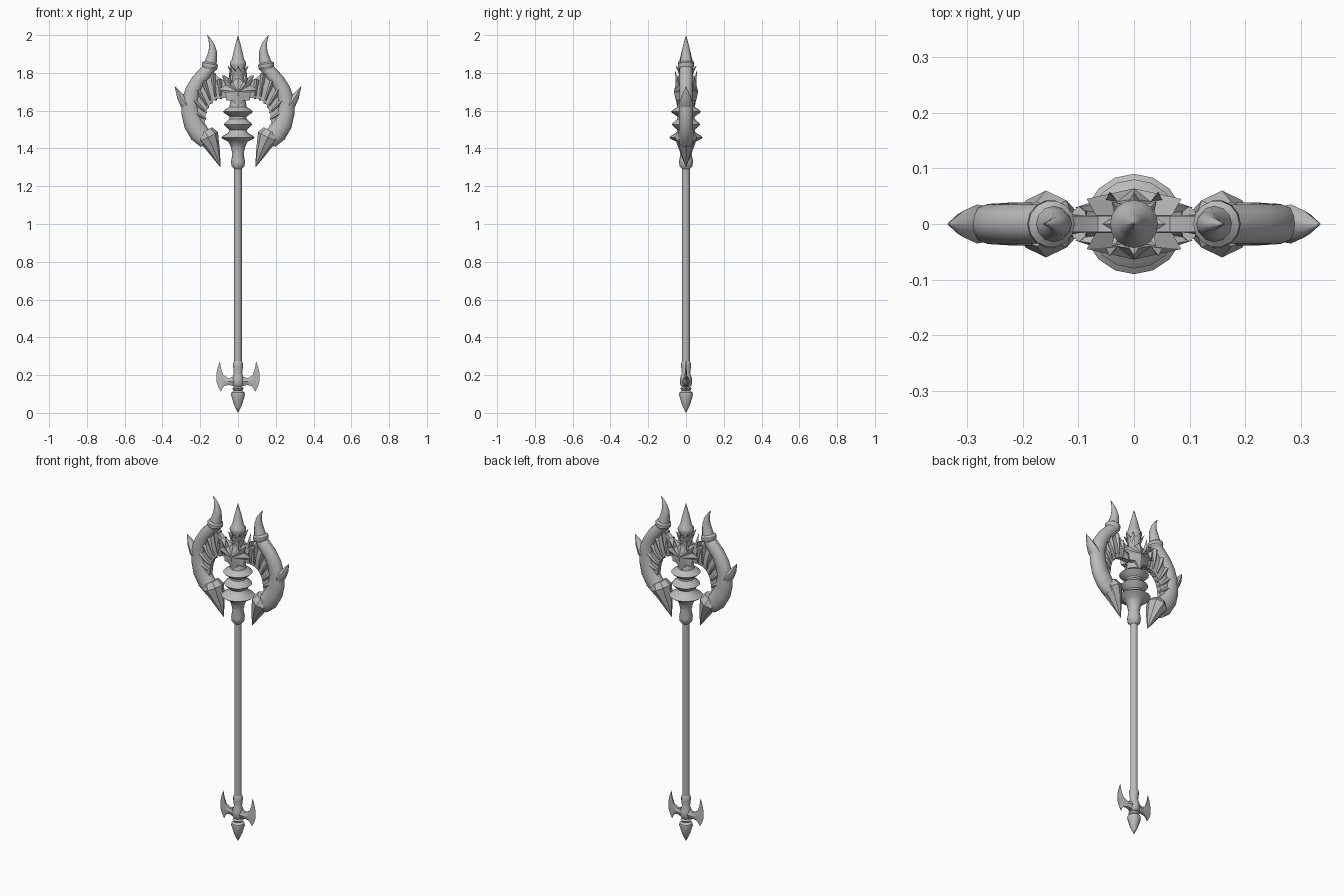
import bpy, bmesh, math
from mathutils import Vector

steel = bpy.data.materials.new("grey_steel")
steel.diffuse_color = (0.5, 0.5, 0.5, 1)


def finish(name, bm, mirror=(), angle=38):
    bmesh.ops.remove_doubles(bm, verts=bm.verts, dist=0.0002)
    bmesh.ops.recalc_face_normals(bm, faces=bm.faces)
    me = bpy.data.meshes.new(name)
    bm.to_mesh(me)
    bm.free()
    me.materials.append(steel)
    me.shade_smooth()
    me.set_sharp_from_angle(angle=math.radians(angle))
    ob = bpy.data.objects.new(name, me)
    bpy.context.collection.objects.link(ob)
    if mirror:
        mod = ob.modifiers.new("mirror", 'MIRROR')
        mod.use_axis = ['X' in mirror, 'Y' in mirror, False]
        mod.use_mirror_merge = False
    return ob


def loft(name, rings, mirror=(), angle=38):
    """Skin a series of equal-length point rings and cap both ends."""
    bm = bmesh.new()
    vs = [[bm.verts.new(p) for p in ring] for ring in rings]
    n = len(vs[0])
    for a, b in zip(vs, vs[1:]):
        for i in range(n):
            j = (i + 1) % n
            bm.faces.new((a[i], a[j], b[j], b[i]))
    bm.faces.new(vs[0])
    bm.faces.new(vs[-1])
    return finish(name, bm, mirror, angle)


def lathe(name, profile, sides=16):
    ring = [2 * math.pi * i / sides for i in range(sides)]
    return loft(name, [[(max(r, 0.0003) * math.cos(t), max(r, 0.0003) * math.sin(t), z)
                        for t in ring] for r, z in profile])


def sweep(name, pts, sides=10, angle=45):
    """Elliptical tube in the xz plane; points are x, z, in-plane radius, y radius."""
    rings = []
    for k, (x, z, a, b) in enumerate(pts):
        p, q = pts[max(k - 1, 0)], pts[min(k + 1, len(pts) - 1)]
        t = Vector((q[0] - p[0], q[1] - p[1])).normalized()
        a, b = max(a, 0.0003), max(b, 0.0003)
        rings.append([(x - t.y * a * math.cos(u), b * math.sin(u), z + t.x * a * math.cos(u))
                      for u in (2 * math.pi * i / sides for i in range(sides))])
    return loft(name, rings, 'X', angle)


def blade(name, stations):
    """Lens-section plate; stations are edge point, edge point, centre and edge thickness."""
    rings = []
    for (x0, z0), (x1, z1), d, e in stations:
        xm, zm = (x0 + x1) / 2, (z0 + z1) / 2
        rings.append([(x0, e, z0), (xm, d, zm), (x1, e, z1),
                      (x1, -e, z1), (xm, -d, zm), (x0, -e, z0)])
    return loft(name, rings, 'X', 30)


# Long handle
lathe("handle", [(.02, .24), (.02, 1.31)], 12)

# Head core: socket, three sharp discs, neck and top spike
lathe("head_core", [(.02, 1.29), (.034, 1.305), (.037, 1.33), (.03, 1.37), (.038, 1.41),
                    (.052, 1.437), (.08, 1.45), (.09, 1.458), (.08, 1.466), (.05, 1.485),
                    (.045, 1.497), (.068, 1.518), (.076, 1.527), (.068, 1.536), (.045, 1.557),
                    (.045, 1.568), (.07, 1.586), (.08, 1.595), (.07, 1.604), (.046, 1.62),
                    (.04, 1.65), (.033, 1.70), (.033, 1.82), (.043, 1.842), (.043, 1.856),
                    (.033, 1.87), (.018, 1.935), (0, 2.0)])

# Crown of pointed petals under the spike
def petal_ring(tip, dip, ztip, zdip):
    return [((tip if i % 2 == 0 else dip) * math.cos(math.pi * i / 8),
             (tip if i % 2 == 0 else dip) * math.sin(math.pi * i / 8),
             ztip if i % 2 == 0 else zdip) for i in range(16)]


loft("petal_crown", [petal_ring(.031, .031, 1.775, 1.775), petal_ring(.042, .038, 1.805, 1.795),
                     petal_ring(.057, .037, 1.84, 1.807), petal_ring(.03, .03, 1.815, 1.815)], angle=25)

# Jagged ridged plates on the front and back
half = [(0, 1.775, .045), (.03, 1.752, .04), (.085, 1.785, .045), (.066, 1.735, .036),
        (.105, 1.712, .03), (.066, 1.692, .034), (.062, 1.655, .036), (.03, 1.655, .046), (0, 1.615, .045)]
outline = half + [(-x, z, y) for x, z, y in reversed(half[1:-1])]
bm = bmesh.new()
front = [bm.verts.new((x, -y, z)) for x, z, y in outline]
back = [bm.verts.new((x * .8, -.015, z)) for x, z, y in outline]
ridge = bm.verts.new((0, -.064, 1.70))
for i in range(len(outline)):
    j = (i + 1) % len(outline)
    bm.faces.new((front[i], front[j], ridge))
    bm.faces.new((front[j], front[i], back[i], back[j]))
bm.faces.new(back)
finish("star_plate", bm, 'Y', 15)

# Raised fangs standing off each star plate
for s in (-1, 1):
    for x in (-.04, .04):
        loft("plate_fang", [[(x - .014, s * .035, 1.73), (x + .014, s * .035, 1.73), (x, s * .055, 1.735)],
                            [(x * 1.1 - .001, s * .056, 1.81), (x * 1.1 + .001, s * .056, 1.81),
                             (x * 1.1, s * .058, 1.81)]], angle=20)

# Crescent limbs
sweep("crescent_limb", [(.148, 1.83, .034, .034), (.172, 1.80, .036, .036), (.208, 1.76, .038, .036),
                        (.237, 1.71, .041, .036), (.254, 1.65, .045, .036), (.252, 1.59, .048, .037),
                        (.235, 1.53, .052, .038), (.205, 1.48, .053, .04), (.165, 1.44, .045, .04)], 14)

# Outer thorn on each limb
sweep("limb_thorn", [(.25, 1.60, .03, .03), (.282, 1.642, .028, .035), (.306, 1.677, .019, .024),
                     (.335, 1.73, 0, 0)], 8)

# Flared fang at the lower end of each limb
sweep("lower_fang", [(.175, 1.49, .045, .04), (.158, 1.46, .058, .06), (.137, 1.415, .04, .045),
                     (.117, 1.365, .024, .026), (.093, 1.30, 0, 0)], 8, 30)

# Horn collar and curved horn
sweep("horn_collar", [(.155, 1.818, .034, .034), (.15, 1.834, .043, .043), (.148, 1.848, .042, .042),
                      (.146, 1.858, .03, .03)], 14, 30)
sweep("horn", [(.147, 1.845, .034, .034), (.139, 1.88, .028, .028), (.134, 1.915, .022, .022),
               (.139, 1.95, .014, .014), (.15, 1.978, .007, .007), (.164, 2.0, 0, 0)], 12)

# Webbing between core and limb, inner and outer edges
inner = [(0, 1.66), (.05, 1.667), (.09, 1.667), (.118, 1.66), (.142, 1.643),
         (.16, 1.618), (.17, 1.588), (.174, 1.555), (.18, 1.52)]
outer = [(0, 1.77), (.065, 1.755), (.10, 1.775), (.135, 1.81), (.185, 1.77),
         (.22, 1.72), (.24, 1.66), (.242, 1.60), (.235, 1.54)]
blade("web", [(o, i, .023, .014) for i, o in zip(inner, outer)])

# Raised ribs fanning across the webbing
for (xi, zi), (xo, zo) in list(zip(inner, outer))[2:8]:
    sweep("web_rib", [(xi + (xo - xi) * t, zi + (zo - zi) * t, a, b)
                      for t, a, b in ((-.04, .005, .006), (.12, .012, .02), (.5, .015, .03), (.9, .016, .032))], 8)

# Pommel: sleeve, collar and pointed tip
lathe("pommel", [(.02, .275), (.026, .262), (.026, .245), (.022, .21), (.031, .185), (.031, .15),
                 (.022, .138), (.03, .128), (.022, .118), (.035, .108), (.037, .095),
                 (.022, .045), (0, 0)], 12)

# Small axe blades at the pommel
blade("pommel_blade", [((.015, .195), (.015, .14), .022, .012), ((.05, .183), (.05, .148), .016, .008),
                       ((.078, .20), (.073, .142), .012, .005), ((.09, .235), (.084, .128), .008, .003),
                       ((.096, .274), (.09, .112), .005, .0015), ((.107, .24), (.104, .135), .003, .001),
                       ((.115, .205), (.114, .165), .0015, .001)])
